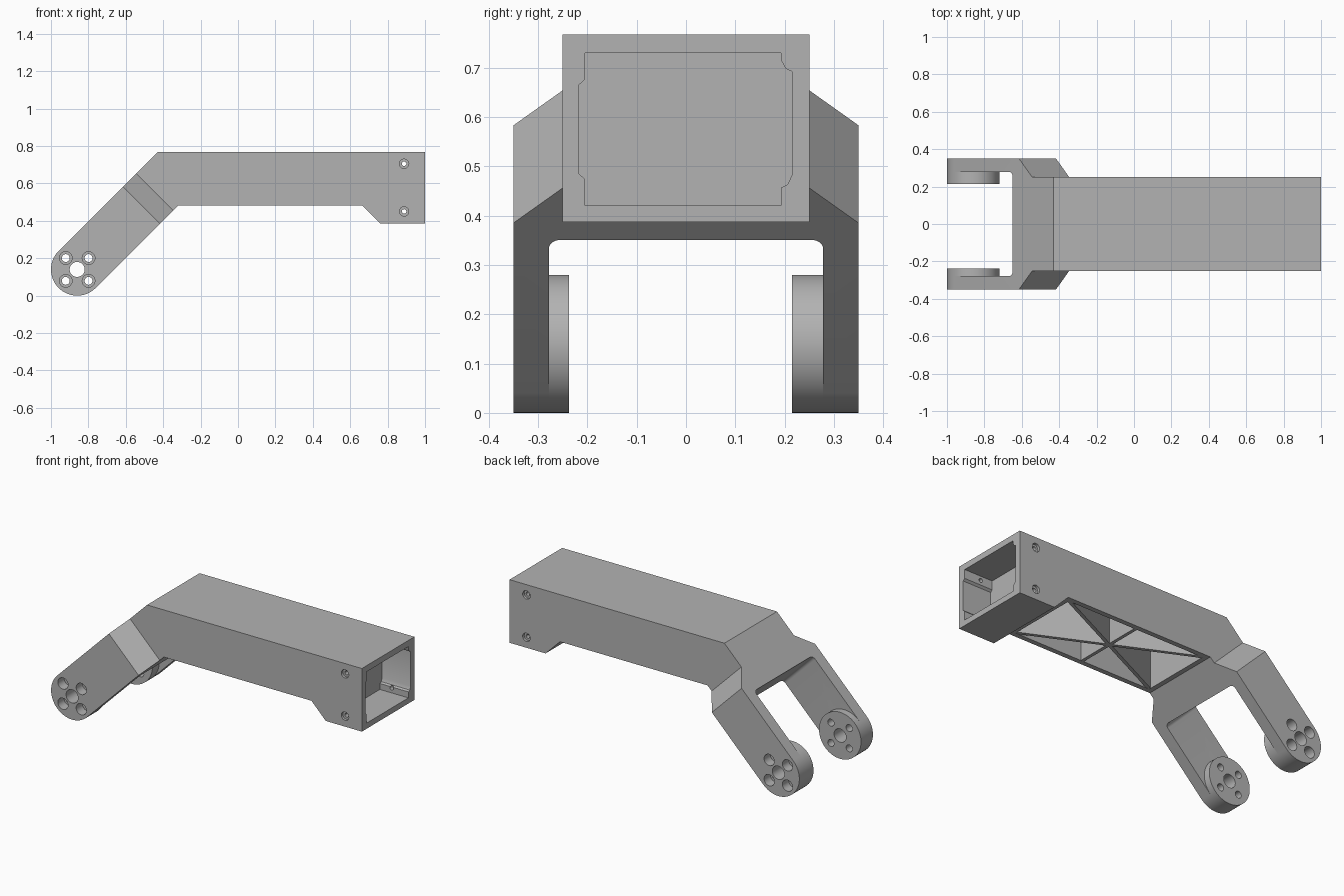
import bpy, bmesh
from math import pi, sin, cos, radians
from mathutils import Matrix, Vector

cube = bpy.data.objects.get("Cube")
if cube:
    bpy.data.objects.remove(cube, do_unlink=True)

GREY = (0.45, 0.45, 0.45, 1)
grey = bpy.data.materials.new("matte grey")
grey.use_nodes = True
grey.diffuse_color = GREY
grey.node_tree.nodes["Principled BSDF"].inputs["Base Color"].default_value = GREY

PIVOT_X, PIVOT_Z, R = -0.86, 0.14, 0.14
FORK, BODY = 0.35, 0.25          # half widths
TOP, BELLY, LOW = 0.767, 0.483, 0.387


def finish(bm, name):
    bmesh.ops.recalc_face_normals(bm, faces=bm.faces)
    mesh = bpy.data.meshes.new(name)
    bm.to_mesh(mesh)
    bm.free()
    mesh.materials.append(grey)
    obj = bpy.data.objects.new(name, mesh)
    bpy.context.collection.objects.link(obj)
    return obj


def box(name, lo, hi, matrix=Matrix(), bevel_axis=None, bevel=0):
    bm = bmesh.new()
    bmesh.ops.create_cube(bm, size=1)
    lo, hi = Vector(lo), Vector(hi)
    for v in bm.verts:
        v.co = (lo + hi) / 2 + v.co * (hi - lo)
    if bevel_axis is not None:
        edges = [e for e in bm.edges
                 if abs((e.verts[0].co - e.verts[1].co)[bevel_axis]) > 1e-5]
        bmesh.ops.bevel(bm, geom=edges, offset=bevel, segments=6,
                        profile=0.5, affect='EDGES')
    bm.transform(matrix)
    return finish(bm, name)


def rod(name, x, z, radius, y0, y1, sides=40):
    """Cylinder running along y."""
    bm = bmesh.new()
    bmesh.ops.create_cone(bm, cap_ends=True, segments=sides, radius1=radius,
                          radius2=radius, depth=abs(y1 - y0))
    bm.transform(Matrix.Translation((x, (y0 + y1) / 2, z)) @ Matrix.Rotation(pi / 2, 4, 'X'))
    return finish(bm, name)


def prism_x(name, section, x0, x1):
    """Closed y-z section extruded along x."""
    bm = bmesh.new()
    face = bm.faces.new([bm.verts.new((x0, y, z)) for y, z in section])
    new = bmesh.ops.extrude_face_region(bm, geom=[face])["geom"]
    bmesh.ops.translate(bm, vec=(x1 - x0, 0, 0),
                        verts=[g for g in new if isinstance(g, bmesh.types.BMVert)])
    return finish(bm, name)


def cut(obj, cutter):
    mod = obj.modifiers.new("cut", 'BOOLEAN')
    mod.operation, mod.solver, mod.object = 'DIFFERENCE', 'EXACT', cutter
    bpy.context.view_layer.objects.active = obj
    bpy.ops.object.modifier_apply(modifier=mod.name)


def slant(u, side):
    """Point on the sloping arm: u = x + z, side = +1 top edge, -1 under edge."""
    v = PIVOT_Z - PIVOT_X + side * R * 2 ** 0.5
    return (u - v) / 2, (u + v) / 2


# Arm outline: (x, z, half width), clockwise from the start of the body
v_top = PIVOT_Z - PIVOT_X + R * 2 ** 0.5
v_low = PIVOT_Z - PIVOT_X - R * 2 ** 0.5
body_pts = [slant(0.11, 1), (TOP - v_top, TOP), (1, TOP), (1, LOW), (0.76, LOW),
            (0.664, BELLY), (BELLY - v_low, BELLY), slant(0.11, -1)]
arc = [(PIVOT_X + R * cos(a), PIVOT_Z + R * sin(a))
       for a in (radians(-45 - 180 * i / 28) for i in range(29))]
fork_pts = [slant(-0.032, -1)] + arc + [slant(-0.032, 1)]
outline = [(x, z, BODY) for x, z in body_pts] + [(x, z, FORK) for x, z in fork_pts]

bm = bmesh.new()
sides = [[bm.verts.new((x, s * w, z)) for x, z, w in outline] for s in (-1, 1)]
n, nb = len(outline), len(body_pts)
for i in range(n):
    j = (i + 1) % n
    bm.faces.new((sides[0][i], sides[0][j], sides[1][j], sides[1][i]))
for row in sides:
    bm.faces.new(row[:nb])
    bm.faces.new(row[nb:])
    bm.faces.new((row[nb - 1], row[nb], row[-1], row[0]))
arm = finish(bm, "arm_body")

# Round bosses inside the fork, one thicker than the other
bosses = [rod("right_pivot_boss", PIVOT_X, PIVOT_Z, R, -0.279, -0.237, 56),
          rod("left_pivot_boss", PIVOT_X, PIVOT_Z, R, 0.215, 0.279, 56)]

cutters = []
# Fork slot, turned to follow the slope
tilt = Matrix.Translation((PIVOT_X, 0, PIVOT_Z)) @ Matrix.Rotation(radians(-45), 4, 'Y')
slot_end = (-0.10 - PIVOT_X - PIVOT_Z) / 2 ** 0.5
cutters.append(box("fork_slot", (-0.5, -0.278, -0.4), (slot_end, 0.278, 0.4), tilt, 2, 0.025))

# Open end socket with shallow side recesses
socket = [(-0.205, 0.421), (0.193, 0.421), (0.193, 0.457), (0.206, 0.463), (0.215, 0.483),
          (0.215, 0.692), (0.202, 0.698), (0.193, 0.715), (0.193, 0.73), (-0.205, 0.73),
          (-0.205, 0.676), (-0.217, 0.665), (-0.217, 0.485), (-0.205, 0.474)]
cutters.append(prism_x("end_socket", socket, 0.81, 1.1))

# Weight-saving pocket under the body
PX0, PX1, PY, PZ = -0.29, 0.635, 0.22, 0.73
cutters.append(box("belly_pocket", (PX0, -PY, 0.3), (PX1, PY, PZ)))

# Screw holes at the open end
for z in (0.705, 0.45):
    cutters.append(rod("end_screw_hole", 0.888, z, 0.012, -0.4, 0.4, 20))
    for s in (-1, 1):
        cutters.append(rod("end_screw_recess", 0.888, z, 0.025, s * 0.235, s * 0.4, 28))

# Pivot bore and its four countersunk screw holes
holes = [rod("pivot_bore", PIVOT_X, PIVOT_Z, 0.04, -0.5, 0.5)]
for dx in (-0.061, 0.061):
    for dz in (-0.061, 0.061):
        x, z = PIVOT_X + dx, PIVOT_Z + dz
        holes.append(rod("pivot_screw_hole", x, z, 0.021, -0.5, 0.5, 28))
        for s in (-1, 1):
            holes.append(rod("pivot_screw_recess", x, z, 0.034, s * 0.29, s * 0.5, 32))

for c in cutters + holes:
    cut(arm, c)
for boss in bosses:
    for h in holes:
        cut(boss, h)
for c in cutters + holes:
    bpy.data.objects.remove(c, do_unlink=True)

# Crossed stiffening ribs in the pocket
centre = Vector(((PX0 + PX1) / 2, 0, 0))
length, width = PX1 - PX0, 2 * PY
ribs = []
for name, d in (("diagonal_rib_a", Vector((length, width, 0))),
                ("diagonal_rib_b", Vector((length, -width, 0))),
                ("cross_rib", Vector((0, width, 0)))):
    h = d.length / 2 + 0.005
    turn = Matrix.Translation(centre) @ d.to_track_quat('X', 'Z').to_matrix().to_4x4()
    ribs.append(box(name, (-h, -0.01, BELLY + 0.001), (h, 0.01, PZ + 0.005), turn))

# Smooth round surfaces, keep edges sharp
bpy.ops.object.select_all(action='DESELECT')
for obj in [arm] + bosses:
    obj.select_set(True)
bpy.context.view_layer.objects.active = arm
bpy.ops.object.shade_smooth_by_angle(angle=radians(30))
